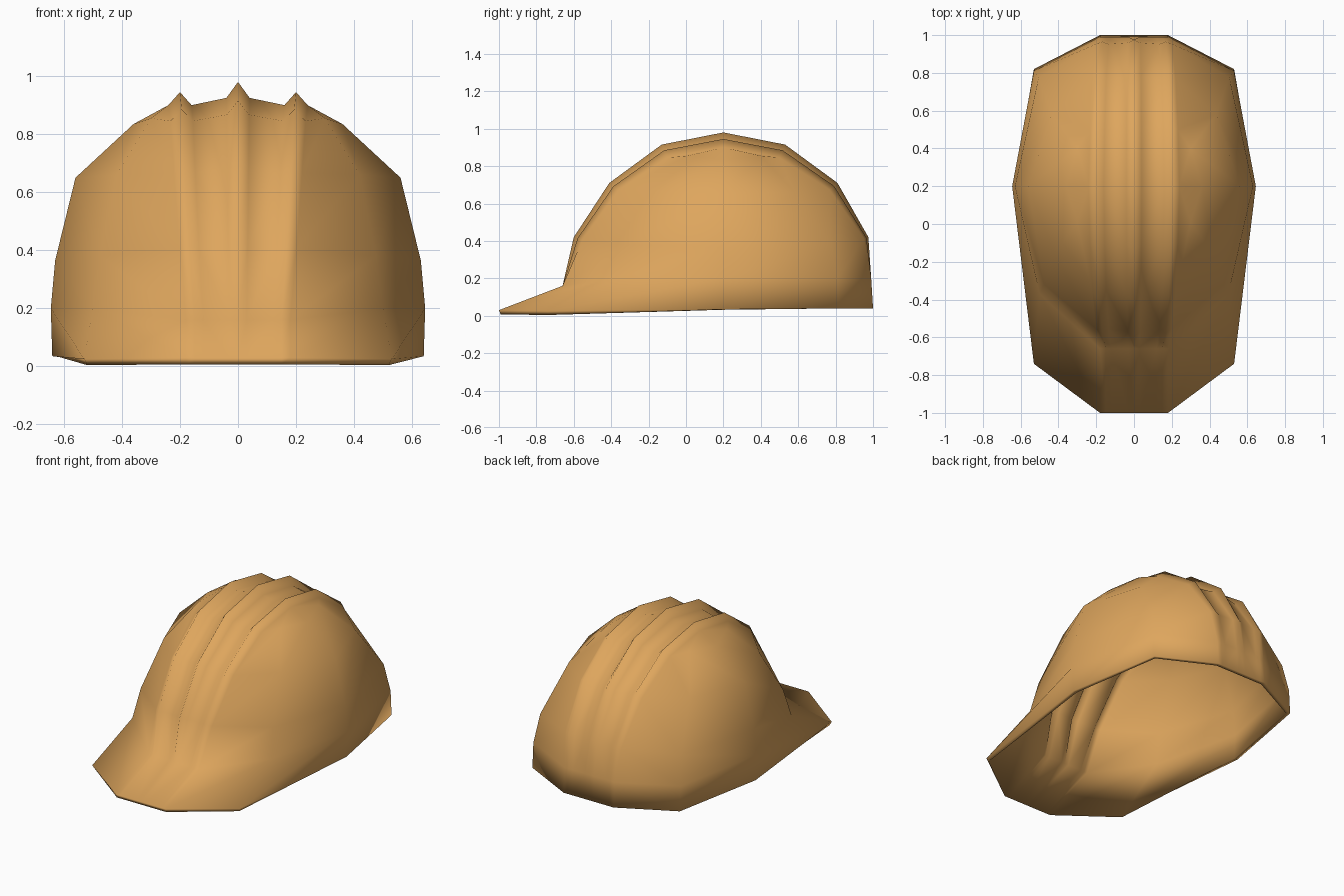
import bpy
import bmesh

cube = bpy.data.objects.get("Cube")
if cube:
    bpy.data.objects.remove(cube, do_unlink=True)

# Colour
amber = bpy.data.materials.new("amber_shell")
amber.use_nodes = True
colour = (0.73, 0.38, 0.11, 1)
amber.diffuse_color = colour
amber.node_tree.nodes["Principled BSDF"].inputs["Base Color"].default_value = colour

# Central arc from brim to nape: y, z, width scale, ridge strength
arc = [(-1.0, 0.03, 0.75, 0), (-0.66, 0.16, 0.75, 0), (-0.60, 0.42, 0.84, 0.6),
       (-0.41, 0.71, 0.92, 0.8), (-0.13, 0.915, 0.97, 0.95), (0.2, 0.98, 1, 1),
       (0.53, 0.915, 0.97, 0.95), (0.81, 0.71, 0.92, 0.7), (0.975, 0.42, 0.84, 0.3),
       (0.99, 0.2, 0.75, 0), (1.0, 0.04, 0.75, 0)]
# Half ridge profile: x, drop below the middle crest
ridges = [(0, 0), (0.04, 0.055), (0.16, 0.08), (0.2, 0.035), (0.24, 0.08)]
# Side rings from rim to crown: front corner, side, back corner
rings = [[(0.53, -0.74, 0.025), (0.64, 0.2, 0.035), (0.53, 0.82, 0.04)],
         [(0.50, -0.37, 0.20), (0.645, 0.2, 0.2), (0.53, 0.81, 0.2)],
         [(0.475, -0.32, 0.38), (0.63, 0.2, 0.365), (0.505, 0.775, 0.38)],
         [(0.42, -0.16, 0.66), (0.56, 0.2, 0.65), (0.435, 0.58, 0.66)],
         [(0.30, 0.01, 0.855), (0.36, 0.2, 0.835), (0.30, 0.40, 0.855)]]

bm = bmesh.new()


def strip_row(y, z, width, strength):
    """One row of the ridged strip, dropped towards the dome centre."""
    dy, dz = 0.2 - y, 0.16 - z
    length = max((dy * dy + dz * dz) ** 0.5, 0.01)
    return [bm.verts.new((x * width, y + dy / length * d * strength,
                          z + dz / length * d * strength)) for x, d in ridges]


# Ridged strip over the middle
strip = [strip_row(*station) for station in arc]
for a, b in zip(strip, strip[1:]):
    for i in range(len(ridges) - 1):
        bm.faces.new((a[i], a[i + 1], b[i + 1], b[i]))

# Side of the shell, stitched to the strip edge
edge = [row[-1] for row in strip]
loops = [[edge[k]] + [bm.verts.new(p) for p in ring] + [edge[-1 - k]]
         for k, ring in enumerate(rings)]
for a, b in zip(loops, loops[1:]):
    for i in range(len(a) - 1):
        bm.faces.new((a[i], a[i + 1], b[i + 1], b[i]))
crown = edge[len(rings)]
for a, b in zip(loops[-1], loops[-1][1:]):
    bm.faces.new((a, b, crown))

bmesh.ops.recalc_face_normals(bm, faces=bm.faces[:])
top = max(bm.faces, key=lambda f: f.calc_center_median().z)
if top.normal.z < 0:
    bmesh.ops.reverse_faces(bm, faces=bm.faces[:])

mesh = bpy.data.meshes.new("helmet_shell")
bm.to_mesh(mesh)
bm.free()
mesh.materials.append(amber)
shell = bpy.data.objects.new("helmet_shell", mesh)
bpy.context.collection.objects.link(shell)
mesh.shade_smooth()

# Mirror to the right side and give the shell its thickness
mirror = shell.modifiers.new("mirror", "MIRROR")
mirror.use_clip = True
thick = shell.modifiers.new("thickness", "SOLIDIFY")
thick.thickness = 0.025
thick.offset = -1
